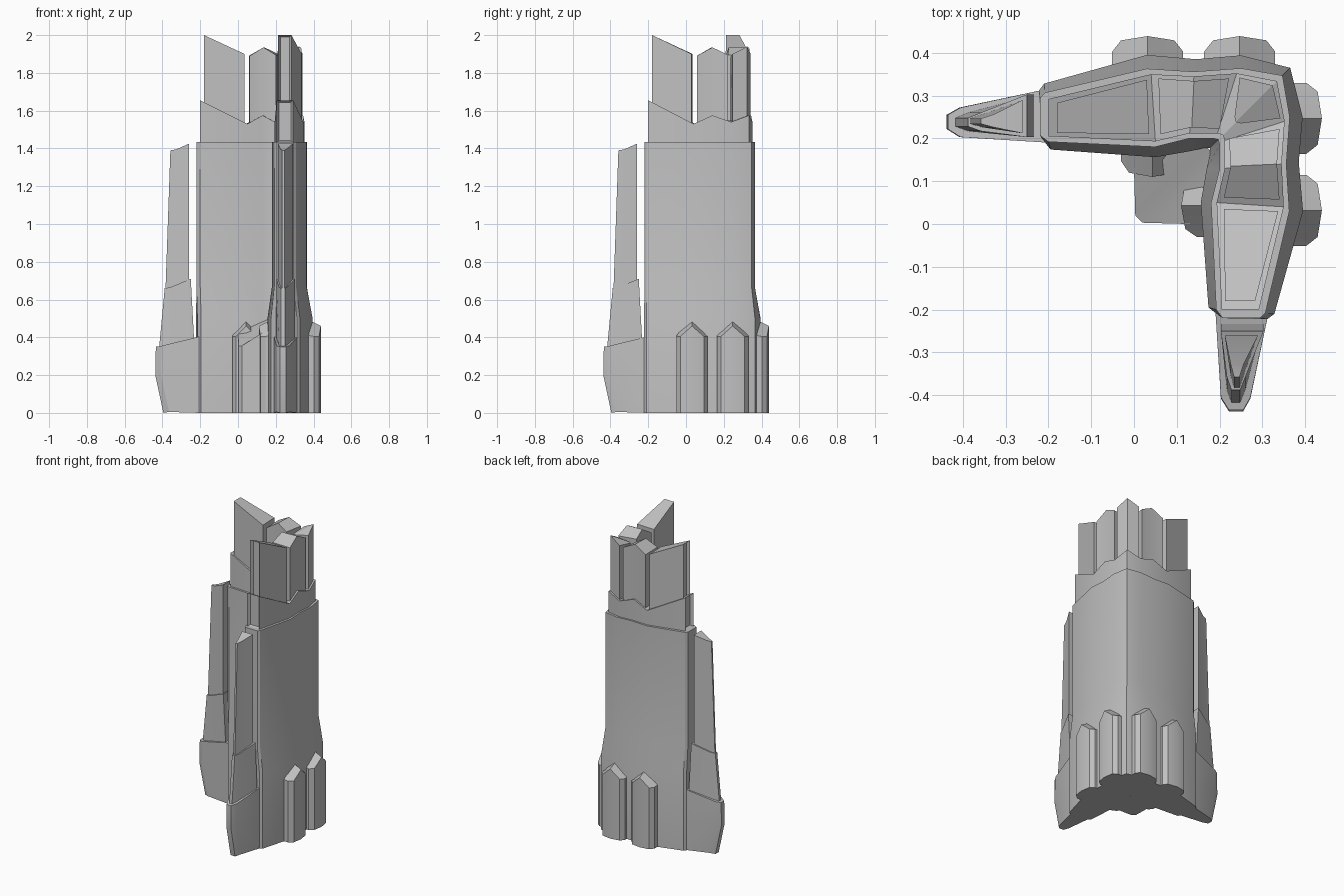
import bpy, bmesh, math

if "Cube" in bpy.data.objects:
    bpy.data.objects.remove(bpy.data.objects["Cube"])

stone = bpy.data.materials.new("pale grey")
stone.use_nodes = True
stone.diffuse_color = (0.53, 0.53, 0.53, 1)
stone.node_tree.nodes["Principled BSDF"].inputs["Base Color"].default_value = stone.diffuse_color


def strip(name, layers, swap=False, recess=False):
    """Stack of layers; a layer lists stations as (outer point, inner point)."""
    bm = bmesh.new()
    rings = []
    for layer in layers:
        pts = [s[0] for s in layer] + [s[1] for s in reversed(layer)]
        rings.append([bm.verts.new((p[1], p[0], p[2]) if swap else p) for p in pts])
    n = len(rings[0])
    ends = []
    for low, high in zip(rings, rings[1:]):
        for i in range(n):
            j = (i + 1) % n
            f = bm.faces.new((low[i], low[j], high[j], high[i]))
            if i in (n - 1, n // 2 - 1):
                ends.append((i, f))
    # caps run between matching outer and inner points
    for ring in (rings[0], rings[-1]):
        for i in range(n // 2 - 1):
            bm.faces.new((ring[i], ring[i + 1], ring[n - 2 - i], ring[n - 1 - i]))
    bmesh.ops.recalc_face_normals(bm, faces=bm.faces)
    if recess:
        faces = [f for i, f in ends if recess == "both" or i == n - 1]
        bmesh.ops.inset_individual(bm, faces=faces, thickness=0.016, depth=-0.02)
    mesh = bpy.data.meshes.new(name)
    bm.to_mesh(mesh)
    bm.free()
    mesh.materials.append(stone)
    obj = bpy.data.objects.new(name, mesh)
    bpy.context.collection.objects.link(obj)
    bpy.ops.object.select_all(action="DESELECT")
    obj.select_set(True)
    bpy.context.view_layer.objects.active = obj
    bpy.ops.object.shade_smooth_by_angle(angle=math.radians(22))


def both(name, layers, recess=False):
    """The part on the back arm and its twin on the left arm."""
    strip("back_" + name, layers, recess=recess)
    strip("left_" + name, layers, swap=True, recess=recess)


def stations(outer, inner, z_out, z_in=None):
    z_in = z_in or z_out
    return [((*o, a), (*i, b)) for o, i, a, b in zip(outer, inner, z_out, z_in)]


def corner(half):
    """Complete an L-shaped layer across the diagonal; last station is on it."""
    flip = [tuple((p[1], p[0], p[2]) for p in s) for s in reversed(half[:-1])]
    return half + flip


# main L-shaped body with a flared foot
foot_out = [(-0.222, 0.312), (-0.21, 0.328), (0.03, 0.395), (0.145, 0.385), (0.25, 0.394), (0.365, 0.365)]
foot_in = [(-0.215, 0.2), (-0.195, 0.174), (0.05, 0.156), (0.13, 0.17), (0.165, 0.178), (0.178, 0.178)]
wall_out = [(-0.22, 0.295), (-0.208, 0.307), (0.03, 0.363), (0.14, 0.356), (0.25, 0.364), (0.347, 0.347)]
wall_in = [(-0.22, 0.207), (-0.2, 0.192), (0.05, 0.18), (0.13, 0.2), (0.185, 0.2), (0.197, 0.197)]
strip("main_body", [
    corner(stations(foot_out, foot_in, [0] * 6)),
    corner(stations(foot_out, foot_in, [0.5] * 6)),
    corner(stations(wall_out, wall_in, [0.67] * 6)),
    corner(stations(wall_out, wall_in, [1.435] * 6))])

# middle tier with a zigzag top and recessed end panels
tier_out = [(-0.2, 0.292), (0.04, 0.35), (0.14, 0.345), (0.24, 0.352), (0.334, 0.334)]
tier_in = [(-0.2, 0.205), (0.05, 0.193), (0.13, 0.212), (0.195, 0.212), (0.208, 0.208)]
tier_z = [1.655, 1.53, 1.575, 1.54, 1.575]
strip("middle_tier", [
    corner(stations(tier_out, tier_in, [1.43] * 5)),
    corner(stations(tier_out, tier_in, tier_z, tier_z[:4] + [1.535]))], recess="both")


def block(name, outer, inner, z_out, z_in=None, recess=False, twin=True):
    layers = [stations(outer, inner, [1.45] * len(outer)), stations(outer, inner, z_out, z_in)]
    (both if twin else strip)(name, layers, recess=recess)


# crown blocks separated by narrow slots
block("crown_end", [(-0.18, 0.283), (0.03, 0.337)], [(-0.18, 0.213), (0.035, 0.21)],
      [2.0, 1.9], recess=True)
block("crown_middle", [(0.057, 0.34), (0.14, 0.334), (0.222, 0.34)],
      [(0.062, 0.21), (0.135, 0.226), (0.2, 0.222)], [1.89, 1.935, 1.895])
block("crown_corner", [(0.247, 0.342), (0.324, 0.324), (0.342, 0.247)],
      [(0.235, 0.25), (0.238, 0.238), (0.25, 0.235)],
      [1.9, 1.94, 1.9], [1.885, 1.88, 1.885], twin=False)


def fin_layer(x_in, x_out, lows, highs, z_in, z_out):
    """Plan tapering from the wide root at x_in to a blunt tip at x_out."""
    xs = (x_in, x_out + 0.03, x_out)
    outer = [(x, y) for x, y in zip(xs, highs)]
    inner = [(x, y) for x, y in zip(xs, lows)]
    return stations(outer, inner, [z_in, z_out + 0.005, z_out])


# stepped fin at each arm end
low_a, high_a = (0.19, 0.203, 0.222), (0.316, 0.272, 0.255)
low_b, high_b = (0.203, 0.217, 0.228), (0.303, 0.26, 0.248)
low_c, high_c = (0.212, 0.226, 0.234), (0.29, 0.256, 0.246)
both("fin_foot", [
    fin_layer(-0.2, -0.395, low_a, high_a, 0, 0),
    fin_layer(-0.2, -0.438, low_a, high_a, 0.2, 0.2),
    fin_layer(-0.2, -0.435, low_a, high_a, 0.405, 0.35)])
both("fin_middle", [
    fin_layer(-0.23, -0.42, low_b, high_b, 0.34, 0.32),
    fin_layer(-0.25, -0.388, low_b, high_b, 0.71, 0.66)])
both("fin_blade", [
    fin_layer(-0.26, -0.385, low_c, high_c, 0.62, 0.62),
    fin_layer(-0.26, -0.358, low_c, high_c, 1.425, 1.39)])


def column(name, cx, face, root, half=0.083):
    """Gabled column standing on a wall; face and root are y positions."""
    step = math.copysign(0.033, root - face)
    xs = [cx + half * k for k in (-1, -0.75, 0, 0.75, 1)]
    ys = [face + step * k for k in (1.1, 0.3, 0, 0.3, 1.1)]
    outer = list(zip(xs, ys))
    inner = [(x, root) for x in xs]
    top = stations(outer, inner, [0.405, 0.405, 0.46, 0.405, 0.405],
                   [0.41, 0.435, 0.495, 0.435, 0.41])
    both(name, [stations(outer, inner, [0] * 5), top])


# columns on the outer walls and in the inner angle
column("outer_column_far", 0.032, 0.439, 0.37)
column("outer_column_near", 0.247, 0.439, 0.37)
column("inner_column", 0.043, 0.11, 0.18, 0.073)

# pointed block filling the inner angle
nook_out = [(0.0, 0.13), (0.003, 0.02), (0.02, 0.003), (0.13, 0.0)]
nook_in = [(0.1, 0.18), (0.17, 0.18), (0.18, 0.17), (0.18, 0.1)]
strip("inner_corner_block", [
    stations(nook_out, nook_in, [0] * 4),
    stations(nook_out, nook_in, [0.425, 0.355, 0.355, 0.425], [0.45, 0.5, 0.5, 0.45])])
